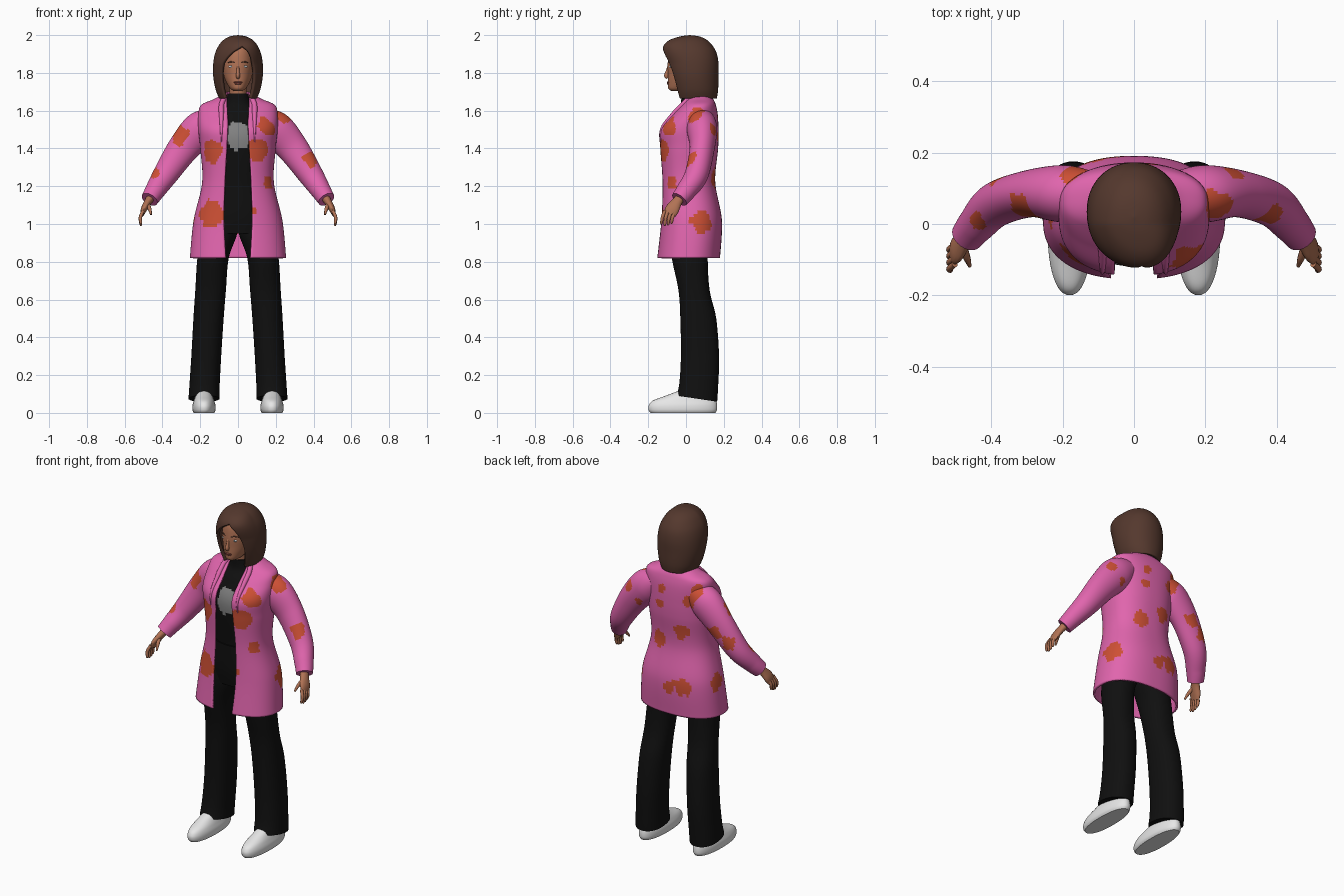
import bpy
import bmesh
import math
from mathutils import Vector, noise

default_cube = bpy.data.objects.get("Cube")
if default_cube:
    bpy.data.objects.remove(default_cube)


def material(name, red, green, blue):
    mat = bpy.data.materials.new(name)
    mat.use_nodes = True
    colour = (red, green, blue, 1)
    mat.diffuse_color = colour
    shader = next(n for n in mat.node_tree.nodes if n.type == "BSDF_PRINCIPLED")
    shader.inputs["Base Color"].default_value = colour
    shader.inputs["Roughness"].default_value = 0.8
    return mat


PINK = material("pink cloth", 0.75, 0.13, 0.42)
ORANGE = material("orange cloth", 0.62, 0.08, 0.035)
BLACK = material("black cloth", 0.005, 0.005, 0.005)
GREY = material("grey print", 0.22, 0.22, 0.22)
SKIN = material("skin", 0.44, 0.17, 0.09)
HAIR = material("brown hair", 0.09, 0.04, 0.027)
WHITE = material("white leather", 0.8, 0.8, 0.8)
LIPS = material("lips", 0.3, 0.08, 0.06)
IRIS = material("blue grey eyes", 0.15, 0.22, 0.27)


def spline(keys, steps):
    """Smoothly interpolate a list of equally long tuples."""
    padded = [keys[0], *keys, keys[-1]]
    result = []
    for four in zip(padded, padded[1:], padded[2:], padded[3:]):
        for i in range(steps):
            t = i / steps
            result.append(tuple(
                q + 0.5 * t * (r - p + t * (2 * p - 5 * q + 4 * r - s + t * (3 * (q - r) + s - p)))
                for p, q, r, s in zip(*four)))
    result.append(tuple(keys[-1]))
    return result


def ring(section, sides, power):
    """Horizontal rounded outline, optionally open at the front."""
    z, centre, half, front, back, *gap = section
    half = max(half, 0)
    opening = max(gap[0], 0) if gap else 0
    start = math.asin(min(1, (opening / half) ** (1 / power))) if half else 0
    points = []
    for i in range(sides + 1):
        angle = start + (2 * math.pi - 2 * start) * i / sides
        s, c = (math.copysign(abs(v) ** power, v) for v in (math.sin(angle), math.cos(angle)))
        points.append(Vector((centre + half * s, (front + back) / 2 - (back - front) / 2 * c, z)))
    return points


def build(name, rings, mats, rule=None, thickness=0, adjust=None):
    """Skin a stack of rings; a thickness keeps the shell open."""
    bm = bmesh.new()
    rows = [[bm.verts.new(p) for p in points] for points in rings]
    for low, high in zip(rows, rows[1:]):
        for i in range(len(low) - 1):
            bm.faces.new((low[i], low[i + 1], high[i + 1], high[i]))
    bmesh.ops.remove_doubles(bm, verts=bm.verts[:], dist=0.00001)
    if not thickness:
        bmesh.ops.holes_fill(bm, edges=[e for e in bm.edges if e.is_boundary], sides=0)
        bmesh.ops.recalc_face_normals(bm, faces=bm.faces[:])
    for face in bm.faces:
        face.smooth = True
        if rule:
            face.material_index = int(rule(face.calc_center_median()))
    if adjust:
        for vert in bm.verts:
            adjust(vert.co)
    mesh = bpy.data.meshes.new(name)
    bm.to_mesh(mesh)
    bm.free()
    mesh.set_sharp_from_angle(angle=math.radians(50))
    for mat in mats:
        mesh.materials.append(mat)
    obj = bpy.data.objects.new(name, mesh)
    bpy.context.collection.objects.link(obj)
    if thickness:
        shell = obj.modifiers.new("thickness", "SOLIDIFY")
        shell.thickness = thickness
        shell.offset = -1
    return obj


def loft(name, keys, mats, sides=48, steps=6, power=0.9, side=1, **options):
    rings = [ring(s, sides, power) for s in spline(keys, steps)]
    if side < 0:
        rings = [[Vector((-p.x, p.y, p.z)) for p in points] for points in rings]
    return build(name, rings, mats, **options)


def tube(name, keys, mats, sides=16, steps=5, side=1, ref=(0, 1, 0), **options):
    """Sweep an ellipse along points given as x, y, z and two radii."""
    path = spline(keys, steps)
    centres = [Vector(p[:3]) for p in path]
    rings = []
    for i, (centre, key) in enumerate(zip(centres, path)):
        tangent = centres[min(i + 1, len(path) - 1)] - centres[max(i - 1, 0)]
        u = tangent.cross(Vector(ref)).normalized()
        v = u.cross(tangent).normalized()
        points = []
        for k in range(sides + 1):
            angle = 2 * math.pi * k / sides
            p = centre + u * key[3] * math.cos(angle) + v * key[4] * math.sin(angle)
            points.append(Vector((p.x * side, p.y, p.z)))
        rings.append(points)
    return build(name, rings, mats, **options)


# Cloth pattern: blot centres and radii in hundredths
BLOTS = [
    (-14, -11, 138, 6), (-14, -11, 105, 7), (10, -12, 139, 6), (15, -9, 151, 5),
    (16, -8, 122, 3), (8, -13, 107, 2), (24, 5, 158, 5), (22, 13, 144, 3),
    (38, 3, 134, 4), (22, 14, 120, 4), (24, 9, 101, 6), (20, -7, 120, 3),
    (-30, 5, 146, 5), (-44, 0, 128, 3), (-17, 14, 158, 4), (-37, 12, 132, 4),
    (-25, 4, 102, 5), (6, 17, 146, 3), (-13, 16, 151, 4), (-8, 17, 132, 5),
    (7, 16, 124, 5), (-10, 18, 100, 5), (-2, 19, 99, 4), (5, 16, 156, 3),
    (-29, 14, 137, 4), (28, 14, 150, 3)]


def blotted(p):
    wobble = 0.025 * noise.noise(p * 22)
    return any((p - Vector(b[:3]) / 100).length + wobble < b[3] / 100 for b in BLOTS)


def printed(p):
    shape = (p.x / 0.06) ** 2 + ((p.z - 1.465) / 0.075) ** 2
    return p.y < 0 and shape + 0.5 * noise.noise(p * 30) < 1


# Long open coat
COAT = [(0.82, 0, 0.255, -0.155, 0.18, 0.065), (1.02, 0, 0.235, -0.135, 0.19, 0.075),
        (1.22, 0, 0.19, -0.13, 0.155, 0.07), (1.4, 0, 0.2, -0.14, 0.17, 0.06),
        (1.5, 0, 0.21, -0.14, 0.172, 0.055), (1.58, 0, 0.21, -0.075, 0.168, 0.055),
        (1.63, 0, 0.195, -0.025, 0.158, 0.058), (1.66, 0, 0.13, 0, 0.145, 0.06),
        (1.685, 0, 0.08, 0.02, 0.125, 0.06)]
loft("coat_body", COAT, [PINK, ORANGE], sides=110, steps=12, power=0.85,
     rule=blotted, thickness=0.012)

# Lapel path follows the front edge, then the neckline to the centre back
coat_rings = [ring(s, 110, 0.85) for s in spline(COAT, 4) if s[0] > 1.42]
edge = [points[3] for points in coat_rings] + coat_rings[-1][9:56:6] + [coat_rings[-1][55]]
lapel = [(*p, *[0.003 + 0.011 * min(1, i / 8)] * 2) for i, p in enumerate(edge)]

# Shirt, hips, neck
loft("shirt", [(1.1, 0, 0.14, -0.09, 0.12), (1.2, 0, 0.135, -0.095, 0.12),
               (1.45, 0, 0.16, -0.118, 0.14), (1.57, 0, 0.14, -0.07, 0.135),
               (1.63, 0, 0.075, -0.03, 0.11), (1.69, 0, 0.054, -0.025, 0.09)],
     [BLACK, GREY], sides=110, steps=14, rule=printed)
loft("trouser_hips", [(0.95, 0, 0.17, -0.085, 0.12), (1.05, 0, 0.17, -0.1, 0.135),
                      (1.2, 0, 0.142, -0.102, 0.125)], [BLACK])
loft("neck", [(1.6, 0, 0.045, -0.015, 0.08), (1.76, 0, 0.045, -0.03, 0.08)], [SKIN])


def slant_hem(co):
    co.z -= 0.2 * (co.y - 0.06) * max(0, 1 - co.z / 0.3)


# Paired parts
for label, side in (("left", 1), ("right", -1)):
    tube(label + "_lapel", lapel, [PINK], steps=1, side=side, ref=(1, 1, 0))
    tube(label + "_sleeve",
         [(0.13, 0.08, 1.55, 0.07, 0.07), (0.2, 0.085, 1.5, 0.095, 0.08),
          (0.29, 0.085, 1.4, 0.083, 0.066), (0.385, 0.055, 1.26, 0.066, 0.062),
          (0.44, 0, 1.175, 0.053, 0.053), (0.468, -0.035, 1.13, 0.046, 0.046)],
         [PINK, ORANGE], sides=56, steps=12, side=side, rule=blotted)
    tube(label + "_palm",
         [(0.455, -0.02, 1.15, 0.026, 0.026), (0.475, -0.045, 1.12, 0.02, 0.027),
          (0.497, -0.072, 1.08, 0.017, 0.037), (0.508, -0.085, 1.05, 0.01, 0.032)],
         [SKIN], side=side)
    for i, finger in enumerate(("index", "middle", "ring", "little")):
        y = -0.112 + 0.018 * i
        reach = 0.008 * abs(i - 1.3)
        tube(label + "_" + finger + "_finger",
             [(0.502, y, 1.07, 0.009, 0.009), (0.517, y - 0.013, 1.035, 0.009, 0.009),
              (0.514, y - 0.018, 0.995 + reach, 0.007, 0.007),
              (0.511, y - 0.019, 0.988 + reach, 0.002, 0.002)], [SKIN], sides=10, side=side)
    tube(label + "_thumb",
         [(0.48, -0.06, 1.11, 0.012, 0.012), (0.468, -0.095, 1.08, 0.01, 0.01),
          (0.46, -0.118, 1.05, 0.005, 0.005)], [SKIN], sides=10, side=side, ref=(1, 0, 0))
    loft(label + "_trouser_leg",
         [(0.075, 0.18, 0.082, -0.05, 0.165), (0.15, 0.177, 0.08, -0.035, 0.17),
          (0.3, 0.168, 0.079, -0.027, 0.175), (0.5, 0.156, 0.08, -0.03, 0.16),
          (0.65, 0.145, 0.081, -0.04, 0.125), (0.82, 0.132, 0.083, -0.075, 0.115),
          (0.95, 0.098, 0.094, -0.085, 0.125), (1.05, 0.085, 0.085, -0.08, 0.12)],
         [BLACK], side=side, adjust=slant_hem)
    loft(label + "_shoe",
         [(0, 0.18, 0.054, -0.188, 0.155), (0.015, 0.18, 0.061, -0.198, 0.164),
          (0.04, 0.18, 0.061, -0.197, 0.165), (0.065, 0.18, 0.054, -0.175, 0.16),
          (0.09, 0.18, 0.046, -0.11, 0.15), (0.12, 0.18, 0.038, -0.03, 0.14)],
         [WHITE], side=side)

# Head
loft("head", [(1.705, 0, 0.025, -0.08, 0), (1.718, 0, 0.042, -0.094, 0.04),
              (1.75, 0, 0.062, -0.096, 0.09), (1.79, 0, 0.076, -0.096, 0.12),
              (1.85, 0, 0.083, -0.097, 0.13), (1.92, 0, 0.076, -0.085, 0.13),
              (1.96, 0, 0.045, -0.04, 0.09)], [SKIN], power=0.95)
tube("nose", [(0, -0.09, 1.845, 0.005, 0.006), (0, -0.098, 1.81, 0.009, 0.008),
              (0, -0.103, 1.785, 0.013, 0.011), (0, -0.096, 1.774, 0.008, 0.008)],
     [SKIN], ref=(1, 0, 0))


def ball(name, place, size, mat):
    bpy.ops.mesh.primitive_uv_sphere_add(segments=20, ring_count=12, radius=1, location=place)
    obj = bpy.context.object
    obj.name = name
    obj.scale = size
    obj.data.materials.append(mat)
    bpy.ops.object.shade_smooth()


# Face features
ball("upper_lip", (0, -0.094, 1.75), (0.023, 0.008, 0.005), LIPS)
ball("lower_lip", (0, -0.093, 1.743), (0.019, 0.008, 0.006), LIPS)
for label, side in (("left", 1), ("right", -1)):
    ball(label + "_eye", (0.035 * side, -0.08, 1.833), (0.015, 0.008, 0.007), WHITE)
    ball(label + "_iris", (0.034 * side, -0.086, 1.833), (0.007, 0.004, 0.006), IRIS)
    tube(label + "_eyebrow",
         [(0.016, -0.093, 1.853, 0.003, 0.003), (0.036, -0.086, 1.859, 0.003, 0.003),
          (0.056, -0.073, 1.853, 0.002, 0.002)], [HAIR], sides=8, side=side)


def shift_parting(co):
    if co.y < 0:
        co.x -= 2 * co.y * max(0, co.z - 1.85)


# Bobbed hair, open around the face
loft("hair", [(1.665, 0, 0.1, -0.06, 0.163, 0.068), (1.71, 0, 0.118, -0.075, 0.17, 0.08),
              (1.78, 0, 0.131, -0.095, 0.172, 0.088), (1.85, 0, 0.131, -0.115, 0.172, 0.08),
              (1.905, 0, 0.121, -0.125, 0.162, 0.048), (1.945, 0, 0.102, -0.118, 0.14, 0),
              (1.975, 0, 0.076, -0.085, 0.11, 0), (1.993, 0, 0.042, -0.03, 0.07, 0),
              (2, 0, 0, 0.02, 0.02, 0)],
     [HAIR], sides=72, power=0.95, thickness=0.018, adjust=shift_parting)
